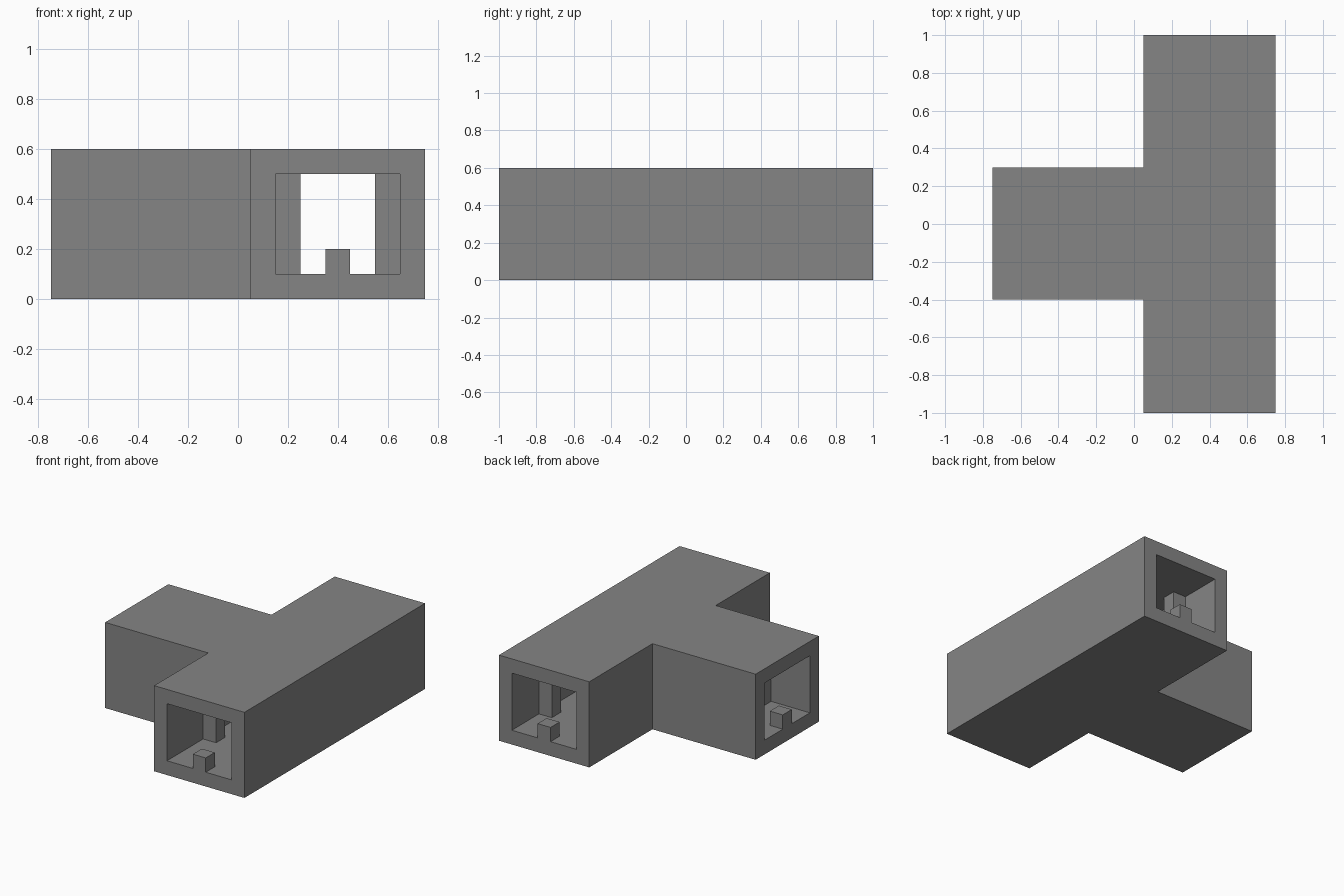
import bpy
import bmesh

cube = bpy.data.objects.get("Cube")
if cube:
    bpy.data.objects.remove(cube, do_unlink=True)

grey = bpy.data.materials.new("stone_grey")
grey.use_nodes = True
colour = (0.235, 0.235, 0.235, 1)
grey.diffuse_color = colour
grey.node_tree.nodes["Principled BSDF"].inputs["Base Color"].default_value = colour


def prism(name, outline, bottom, top):
    """Extrude a floor outline from bottom to top."""
    bm = bmesh.new()
    face = bm.faces.new([bm.verts.new((x, y, bottom)) for x, y in outline])
    result = bmesh.ops.extrude_face_region(bm, geom=[face])
    moved = [g for g in result["geom"] if isinstance(g, bmesh.types.BMVert)]
    bmesh.ops.translate(bm, verts=moved, vec=(0, 0, top - bottom))
    bmesh.ops.recalc_face_normals(bm, faces=bm.faces)
    mesh = bpy.data.meshes.new(name)
    bm.to_mesh(mesh)
    bm.free()
    mesh.materials.append(grey)
    obj = bpy.data.objects.new(name, mesh)
    bpy.context.collection.objects.link(obj)
    return obj


def box(name, x, y, bottom, top, size=0.1):
    """Square post with its low corner at x, y."""
    return prism(name, [(x, y), (x + size, y), (x + size, y + size), (x, y + size)],
                 bottom, top)


def tee(inset, overrun):
    """Outline of the junction, narrowed by inset and lengthened by overrun."""
    right, left = 0.75 - inset, 0.05 + inset
    near, far = -0.4 + inset, 0.3 - inset
    end, tip = 1 + overrun, -0.75 - overrun
    return [(left, -end), (right, -end), (right, end), (left, end),
            (left, far), (tip, far), (tip, near), (left, near)]


# Tunnel shell, hollowed with open ends
shell = prism("tunnel_shell", tee(0, 0), 0, 0.6)
cutter = prism("passage_cutter", tee(0.1, 0.1), 0.1, 0.5)
cutter.hide_render = True
cut = shell.modifiers.new("passage", "BOOLEAN")
cut.operation = "DIFFERENCE"
cut.solver = "EXACT"
cut.object = cutter
bpy.context.view_layer.objects.active = shell
bpy.ops.object.modifier_apply(modifier=cut.name)
bpy.data.objects.remove(cutter, do_unlink=True)

# Small block in the middle of each doorway
for name, x, y in (("front", 0.35, -1), ("back", 0.35, 0.9), ("side", -0.75, -0.1)):
    box(name + "_door_block", x, y, 0.1, 0.2)

# Pairs of floor-to-ceiling pillars inside each passage
for name, y in (("front", -0.6), ("back", 0.6)):
    for side, x in (("left", 0.55), ("right", 0.15)):
        box(f"{name}_{side}_pillar", x, y, 0.1, 0.5)
for side, y in (("front", -0.3), ("back", 0.1)):
    box(f"side_{side}_pillar", -0.45, y, 0.1, 0.5)
